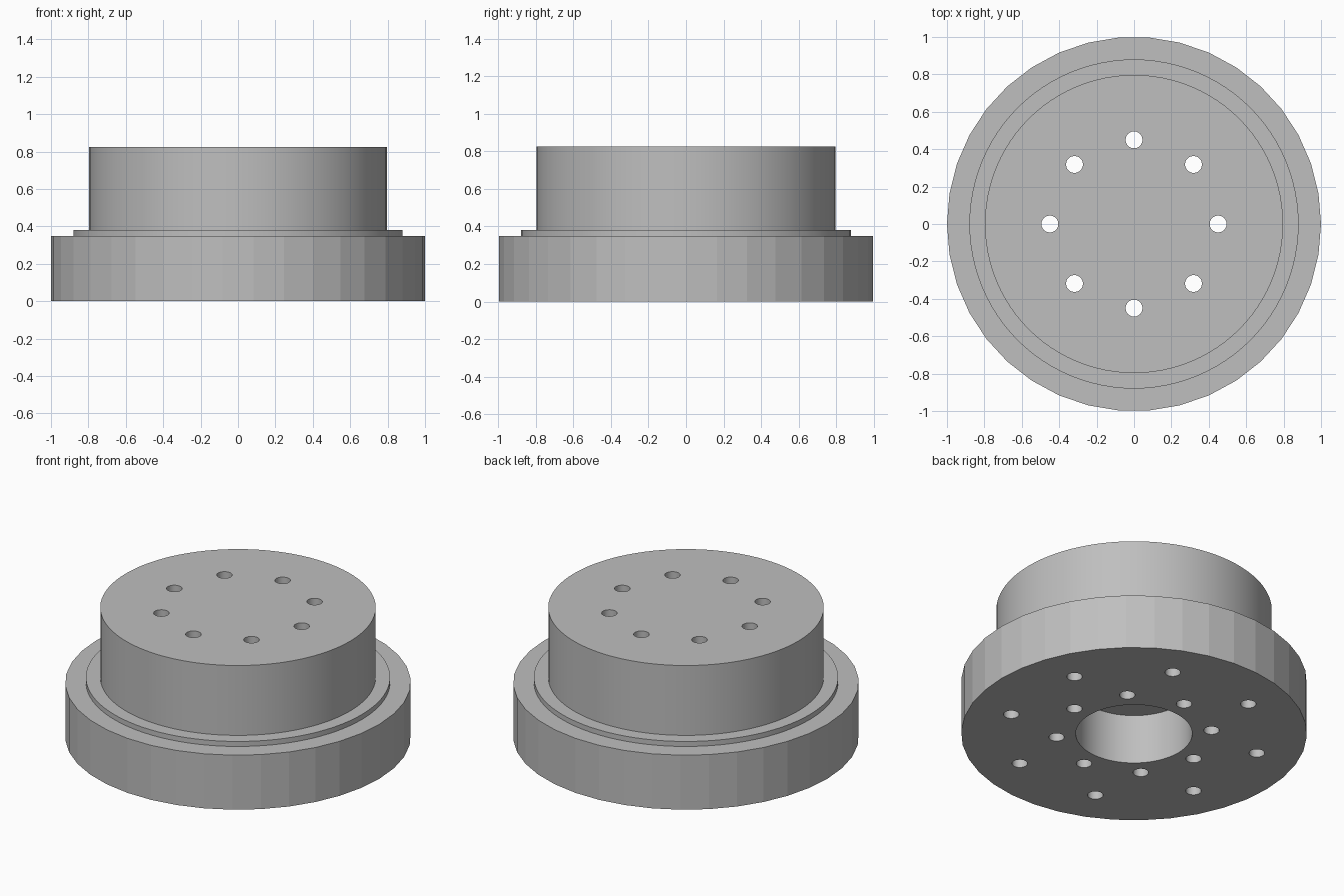
import bpy
from math import cos, sin, radians, pi

cube = bpy.data.objects.get("Cube")
if cube:
    bpy.data.objects.remove(cube, do_unlink=True)

BASE_TOP, COLLAR_TOP, TOP = 0.348, 0.38, 0.826
BORE_DEPTH = 0.316
HOLE_R = 0.045

grey = bpy.data.materials.new("machined grey")
grey.use_nodes = True
colour = (0.52, 0.52, 0.52, 1)
grey.diffuse_color = colour
grey.node_tree.nodes["Principled BSDF"].inputs["Base Color"].default_value = colour


def cylinder(name, radius, z0, z1, sides, x=0, y=0, turn=0):
    bpy.ops.mesh.primitive_cylinder_add(
        vertices=sides, radius=radius, depth=z1 - z0,
        location=(x, y, (z0 + z1) / 2), rotation=(0, 0, turn))
    ob = bpy.context.object
    ob.name = name
    ob.data.materials.append(grey)
    return ob


def combine(target, tool, operation):
    mod = target.modifiers.new(operation, 'BOOLEAN')
    mod.operation = operation
    mod.solver = 'EXACT'
    mod.object = tool
    bpy.context.view_layer.objects.active = target
    bpy.ops.object.modifier_apply(modifier=mod.name)
    bpy.data.objects.remove(tool, do_unlink=True)


def drill_circle(target, ring_radius, start, z1):
    for i in range(8):
        a = radians(start + 45 * i)
        drill = cylinder("drill", HOLE_R, -0.1, z1, 48,
                         ring_radius * cos(a), ring_radius * sin(a))
        combine(target, drill, 'DIFFERENCE')


# Stepped body: faceted base, thin collar, round boss
body = cylinder("flange_body", 1.0, 0, BASE_TOP, 38, turn=pi / 2)
combine(body, cylinder("collar", 0.88, 0.2, COLLAR_TOP, 96), 'UNION')
combine(body, cylinder("boss", 0.797, 0.15, TOP, 96), 'UNION')

# Blind centre bore, through holes and blind outer holes
combine(body, cylinder("bore", 0.337, -0.1, BORE_DEPTH, 64), 'DIFFERENCE')
drill_circle(body, 0.45, 0, 1.0)
drill_circle(body, 0.745, 22.5, BORE_DEPTH)

# Smooth the fine curves, keep the base facets and rims crisp
bpy.ops.object.select_all(action='DESELECT')
body.select_set(True)
bpy.context.view_layer.objects.active = body
bpy.ops.object.shade_smooth_by_angle(angle=radians(8))
